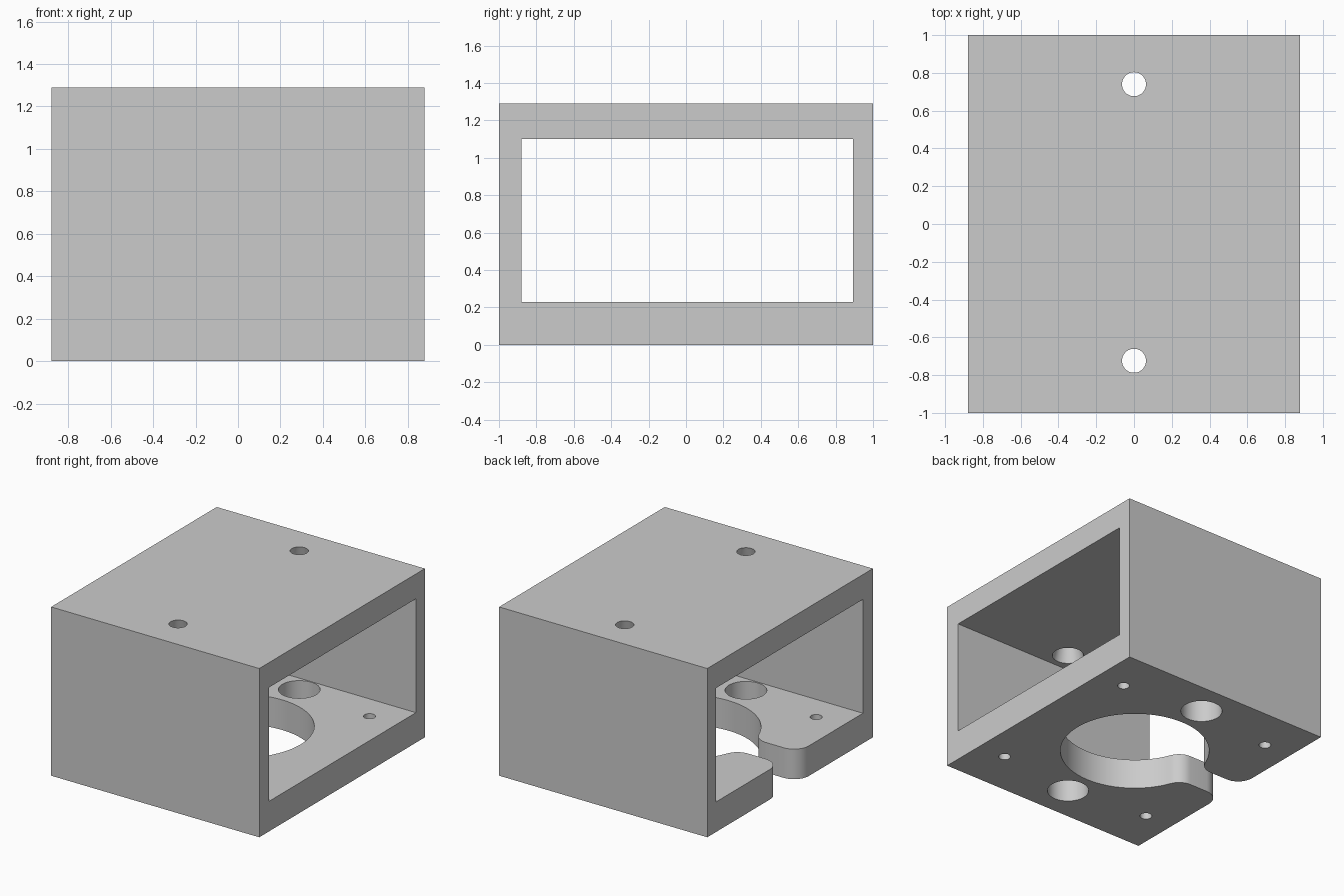
import bpy, bmesh, math

if "Cube" in bpy.data.objects:
    bpy.data.objects.remove(bpy.data.objects["Cube"])

W, D, H = 0.88, 1.0, 1.29            # half width, half depth, height
FLOOR, CEIL = 0.23, 1.10             # cavity bottom and top
CY = 0.008                           # y centre of cavity and holes
R, SLOT, FIL = 0.524, 0.11, 0.125    # bore radius, slot half width, fillet radius

grey = bpy.data.materials.new("light_grey")
grey.diffuse_color = (0.6, 0.6, 0.6, 1)
grey.use_nodes = True
grey.node_tree.nodes["Principled BSDF"].inputs["Base Color"].default_value = grey.diffuse_color


def make_object(name, bm):
    bmesh.ops.recalc_face_normals(bm, faces=bm.faces)
    mesh = bpy.data.meshes.new(name)
    bm.to_mesh(mesh)
    bm.free()
    mesh.materials.append(grey)
    obj = bpy.data.objects.new(name, mesh)
    bpy.context.collection.objects.link(obj)
    return obj


def box(name, x0, x1, y0, y1, z0, z1):
    return prism(name, [(x0, y0), (x1, y0), (x1, y1), (x0, y1)], z0, z1)


def prism(name, pts, z0, z1):
    bm = bmesh.new()
    face = bm.faces.new([bm.verts.new((x, y, z0)) for x, y in pts])
    ext = bmesh.ops.extrude_face_region(bm, geom=[face])
    top = [v for v in ext["geom"] if isinstance(v, bmesh.types.BMVert)]
    bmesh.ops.translate(bm, verts=top, vec=(0, 0, z1 - z0))
    return make_object(name, bm)


def cone(name, x, y, z0, z1, r0, r1):
    bm = bmesh.new()
    bmesh.ops.create_cone(bm, cap_ends=True, segments=48, radius1=r0, radius2=r1, depth=z1 - z0)
    bmesh.ops.translate(bm, verts=bm.verts, vec=(x, y, (z0 + z1) / 2))
    return make_object(name, bm)


def arc(cx, cy, r, a0, a1, n):
    return [(cx + r * math.cos(a0 + (a1 - a0) * i / n),
             cy + r * math.sin(a0 + (a1 - a0) * i / n)) for i in range(n + 1)]


# Housing block
housing = box("housing", -W, W, -D, D, 0, H)

# Cavity running through from side to side
cutters = [box("cavity_cutter", -2, 2, -0.88, 0.892, FLOOR, CEIL)]

# Keyhole bore: round hole, filleted into a slot that flares at the left edge
fy = SLOT + FIL
fx = -math.sqrt((R + FIL) ** 2 - fy ** 2)
ang = math.atan2(fy, fx)
half = arc(0, 0, R, 0, ang, 40)
half += arc(fx, fy, FIL, ang - math.pi, -math.pi / 2, 10)
half += arc(-W + FIL, fy, FIL, -math.pi / 2, -math.pi, 12)
half += [(-W - 0.2, fy)]
outline = half + [(x, -y) for x, y in reversed(half[1:])]
cutters.append(prism("keyhole_cutter", [(x, y + CY) for x, y in outline], -0.2, 0.5))

slope = (0.11 - 0.0635) / (H - CEIL)
for s in (-1, 1):
    # Tool access hole in the floor and tapered screw hole in the roof
    y = CY + s * 0.732
    cutters.append(cone("access_cutter", 0, y, -0.2, 0.5, 0.145, 0.145))
    cutters.append(cone("screw_cutter", 0, y, CEIL - 0.1, H + 0.1,
                        0.11 + 0.1 * slope, 0.0635 - 0.1 * slope))
    # Small mounting holes in the floor corners
    for t in (-1, 1):
        cutters.append(cone("mount_cutter", t * 0.65, CY + s * 0.652, -0.2, 0.5, 0.042, 0.042))

# Cut everything out of the block
bpy.context.view_layer.objects.active = housing
for c in cutters:
    mod = housing.modifiers.new("cut", 'BOOLEAN')
    mod.operation = 'DIFFERENCE'
    mod.solver = 'EXACT'
    mod.object = c
    bpy.ops.object.modifier_apply(modifier=mod.name)
    bpy.data.objects.remove(c)

# Smooth curved walls, keep edges sharp
bpy.ops.object.select_all(action='DESELECT')
housing.select_set(True)
bpy.ops.object.shade_smooth_by_angle(angle=math.radians(30))
